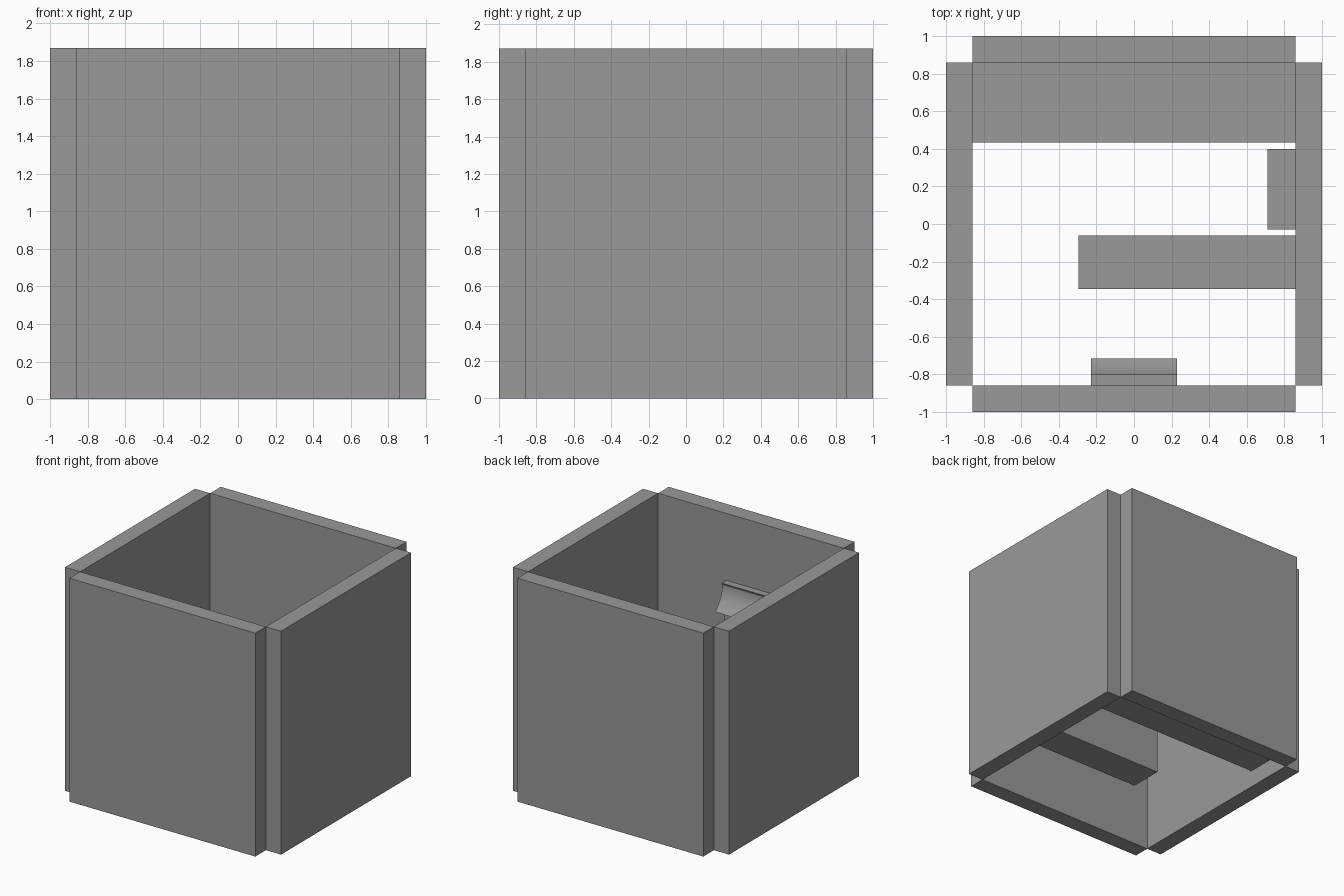
import bpy
import bmesh

cube = bpy.data.objects.get("Cube")
if cube:
    bpy.data.objects.remove(cube, do_unlink=True)

# Single stone colour
grey = bpy.data.materials.new("plain_grey")
grey.use_nodes = True
COLOUR = (0.32, 0.32, 0.32, 1)
grey.diffuse_color = COLOUR
grey.node_tree.nodes["Principled BSDF"].inputs["Base Color"].default_value = COLOUR

IN, OUT, TOP, FLOOR = 0.86, 1.0, 1.87, 0.145


def prism(name, profile, x0, x1):
    """Extrude a (y, z) profile along x."""
    bm = bmesh.new()
    face = bm.faces.new([bm.verts.new((x0, y, z)) for y, z in profile])
    new = bmesh.ops.extrude_face_region(bm, geom=[face])["geom"]
    bmesh.ops.translate(bm, vec=(x1 - x0, 0, 0),
                        verts=[g for g in new if isinstance(g, bmesh.types.BMVert)])
    bmesh.ops.recalc_face_normals(bm, faces=bm.faces)
    mesh = bpy.data.meshes.new(name)
    bm.to_mesh(mesh)
    bm.free()
    mesh.materials.append(grey)
    obj = bpy.data.objects.new(name, mesh)
    bpy.context.collection.objects.link(obj)
    return obj


def box(name, x, y, z):
    profile = [(y[0], z[0]), (y[1], z[0]), (y[1], z[1]), (y[0], z[1])]
    return prism(name, profile, *x)


# Four walls, open at the corners, with no floor or ceiling
height = (0, TOP)
box("front_wall", (-IN, IN), (-OUT, -IN), height)
box("back_wall", (-IN, IN), (IN, OUT), height)
box("right_wall", (-OUT, -IN), (-IN, IN), height)
box("left_wall", (IN, OUT), (-IN, IN), height)

# Furniture standing at floor level
box("back_bench", (-IN, IN), (0.435, IN), (FLOOR, 0.65))
box("counter", (-0.295, IN), (-0.345, -0.06), (FLOOR, 0.75))
box("side_cabinet", (0.71, IN), (-0.03, 0.40), (FLOOR, 0.65))

# Flared hood on the front wall, with a thin plate below it
STEPS = 8
flare = [(-0.81 + 0.095 * (i / STEPS) ** 2, 1.29 - 0.19 * i / STEPS)
         for i in range(STEPS + 1)]
hood = prism("hood", [(-IN, 1.10), (-IN, 1.31), (-0.80, 1.31), (-0.81, 1.29)]
             + flare[1:], -0.23, 0.23)
box("hood_back_plate", (-0.23, 0.23), (-IN, -0.84), (0.68, 1.10))

# Smooth the flare only
bpy.ops.object.select_all(action='DESELECT')
hood.select_set(True)
bpy.context.view_layer.objects.active = hood
bpy.ops.object.shade_smooth_by_angle(angle=0.5)
